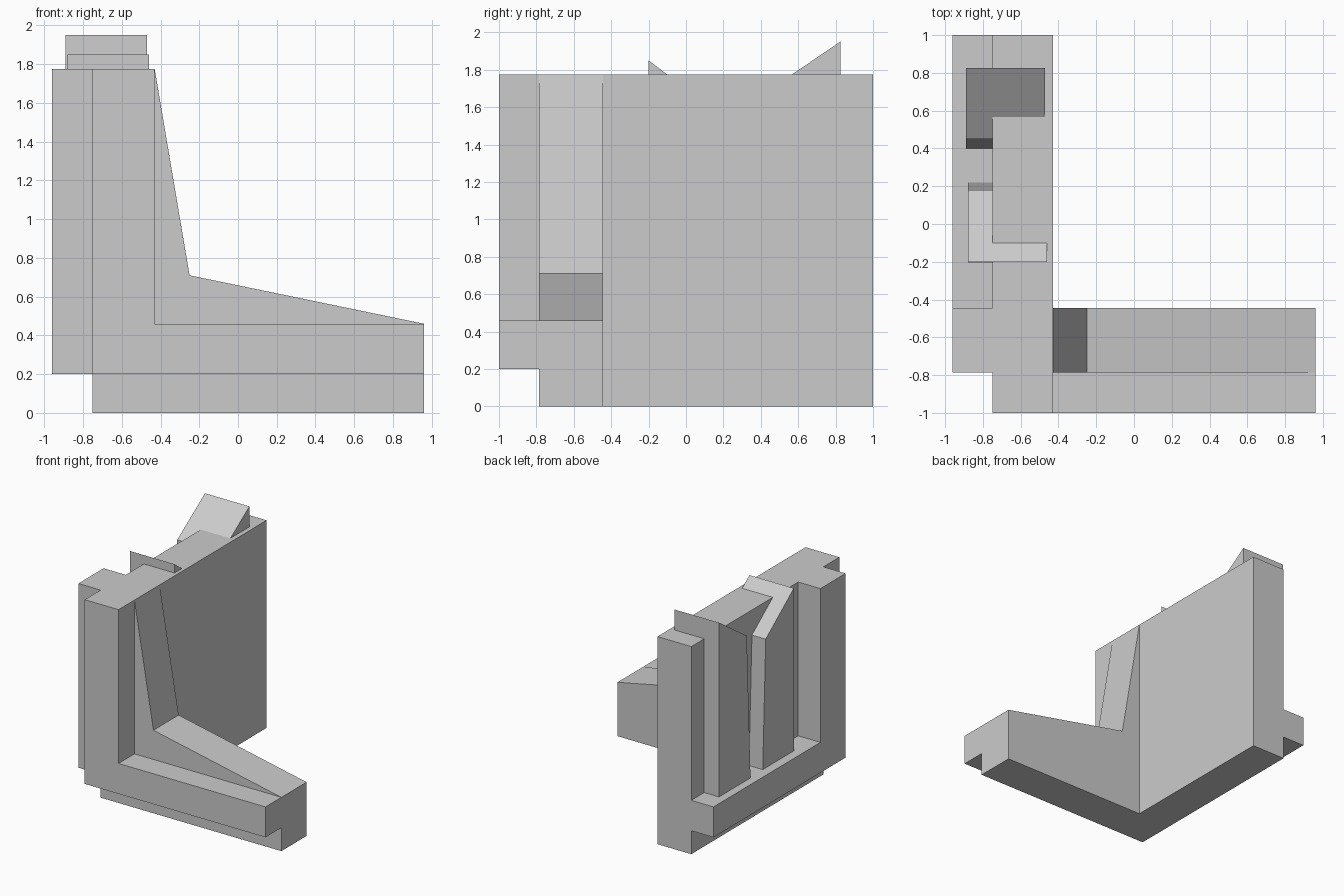
import bpy, bmesh

if "Cube" in bpy.data.objects:
    bpy.data.objects.remove(bpy.data.objects["Cube"])

TOP = 1.775      # wall height
RAIL = 0.46      # top of the plinth rails
LIFT = 0.20      # underside of the plinth rails


def prism(name, profile, axis, start, end):
    """Extrude a 2D profile: axis 'y' takes (x, z) points, axis 'x' takes (y, z) points."""
    bm = bmesh.new()
    if axis == 'y':
        pts = [(a, start, b) for a, b in profile]
        move = (0, end - start, 0)
    else:
        pts = [(start, a, b) for a, b in profile]
        move = (end - start, 0, 0)
    face = bm.faces.new([bm.verts.new(p) for p in pts])
    out = bmesh.ops.extrude_face_region(bm, geom=[face])
    verts = [g for g in out['geom'] if isinstance(g, bmesh.types.BMVert)]
    bmesh.ops.translate(bm, verts=verts, vec=move)
    bmesh.ops.recalc_face_normals(bm, faces=bm.faces)
    mesh = bpy.data.meshes.new(name)
    bm.to_mesh(mesh)
    bm.free()
    obj = bpy.data.objects.new(name, mesh)
    bpy.context.collection.objects.link(obj)
    return obj


def trim(near, post, far):
    """L-shaped profile: corner post with a rail running along the foot of the wall."""
    return [(near, LIFT), (far, LIFT), (far, RAIL), (post, RAIL), (post, TOP), (near, TOP)]


# Full-height side wall
prism("side_wall", [(-0.785, 0), (1, 0), (1, TOP), (-0.785, TOP)], 'x', -0.75, -0.43)

# Broken front wall with a sloping top
prism("broken_front_wall",
      [(-0.43, 0), (0.96, 0), (0.96, RAIL), (-0.25, 0.71), (-0.43, TOP)], 'y', -0.785, -0.445)

# Raised post-and-rail trim on both outer faces
prism("front_trim", trim(-0.75, -0.43, 0.96), 'y', -1, -0.785)
prism("side_trim", trim(-0.785, -0.445, 1), 'x', -0.96, -0.75)

# Broken pilasters passing through the side wall, with slanted tops
prism("back_pilaster",
      [(0.40, RAIL), (0.825, RAIL), (0.825, 1.95), (0.45, 1.695)], 'x', -0.89, -0.47)
prism("middle_pilaster",
      [(-0.205, RAIL), (0.22, RAIL), (0.18, 1.56), (-0.20, 1.85)], 'x', -0.88, -0.46)
